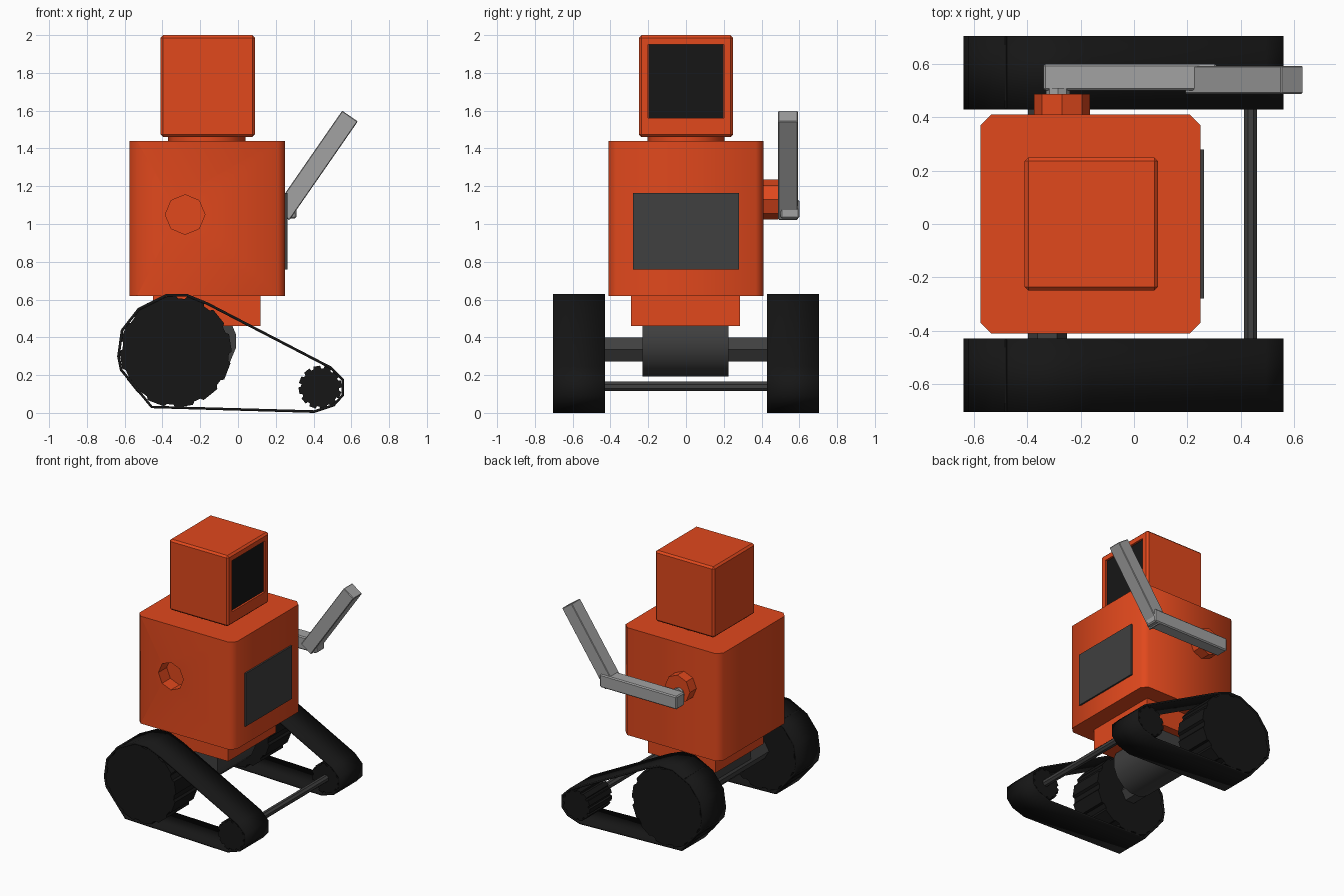
import bpy, bmesh
from math import sin, cos, pi, radians

if "Cube" in bpy.data.objects:
    bpy.data.objects.remove(bpy.data.objects["Cube"])


def material(name, col):
    m = bpy.data.materials.new(name)
    m.diffuse_color = (*col, 1)
    m.use_nodes = True
    m.node_tree.nodes["Principled BSDF"].inputs["Base Color"].default_value = m.diffuse_color
    return m


ORANGE = material("orange_paint", (0.75, 0.065, 0.012))
BLACK = material("black_rubber", (0.008, 0.008, 0.008))
DARK = material("dark_metal", (0.05, 0.05, 0.05))
STEEL = material("light_metal", (0.36, 0.36, 0.36))


def finish(name, bm, mat, smooth=0):
    bmesh.ops.recalc_face_normals(bm, faces=bm.faces)
    me = bpy.data.meshes.new(name)
    bm.to_mesh(me)
    bm.free()
    ob = bpy.data.objects.new(name, me)
    bpy.context.collection.objects.link(ob)
    if mat:
        me.materials.append(mat)
    if smooth:
        bpy.ops.object.select_all(action='DESELECT')
        ob.select_set(True)
        bpy.context.view_layer.objects.active = ob
        bpy.ops.object.shade_smooth_by_angle(angle=radians(smooth))
    return ob


def box(name, x, y, z, mat, bevel=0, vertical_only=False, smooth=0):
    bm = bmesh.new()
    bmesh.ops.create_cube(bm, size=1)
    for v in bm.verts:
        v.co = [lo + (c + 0.5) * (hi - lo) for c, (lo, hi) in zip(v.co, (x, y, z))]
    if bevel:
        edges = [e for e in bm.edges if not vertical_only
                 or abs(e.verts[0].co.z - e.verts[1].co.z) > 0.01]
        bmesh.ops.bevel(bm, geom=edges, offset=bevel, segments=1, affect='EDGES')
    return finish(name, bm, mat, smooth)


def prism(name, pts, y0, y1, mat, caps=True, smooth=0):
    """Extrude an x-z outline along y."""
    bm = bmesh.new()
    a = [bm.verts.new((px, y0, pz)) for px, pz in pts]
    b = [bm.verts.new((px, y1, pz)) for px, pz in pts]
    n = len(pts)
    for i in range(n):
        j = (i + 1) % n
        bm.faces.new((a[i], a[j], b[j], b[i]))
    if caps:
        bm.faces.new(a)
        bm.faces.new(b[::-1])
    return finish(name, bm, mat, smooth)


def ring(cx, cz, r, n, phase=0.0):
    return [(cx + r * cos(2 * pi * i / n + phase), cz + r * sin(2 * pi * i / n + phase))
            for i in range(n)]


def gear(cx, cz, r, teeth, depth):
    pts = []
    for i in range(teeth):
        for f, k in ((0.0, 0), (0.6, 0), (0.68, 1), (0.92, 1)):
            t = 2 * pi * (i + f) / teeth
            rr = r - k * depth
            pts.append((cx + rr * cos(t), cz + rr * sin(t)))
    return pts


def cut(ob, cutter):
    mod = ob.modifiers.new("recess", 'BOOLEAN')
    mod.object = cutter
    mod.operation = 'DIFFERENCE'
    mod.solver = 'EXACT'
    cutter.hide_render = True
    cutter.hide_set(True)
    cutter.display_type = 'WIRE'


# Head with recessed screen
head = box("head", (-0.41, 0.09), (-0.25, 0.25), (1.46, 2.0), ORANGE, 0.014)
cut(head, box("screen_cutter", (0.072, 0.2), (-0.2, 0.2), (1.56, 1.95), ORANGE))
box("screen", (0.06, 0.076), (-0.199, 0.199), (1.561, 1.949), BLACK)
prism_neck = bmesh.new()
bmesh.ops.create_cone(prism_neck, cap_ends=True, segments=12, radius1=0.205,
                      radius2=0.205, depth=0.06)
bmesh.ops.translate(prism_neck, verts=prism_neck.verts, vec=(-0.165, 0, 1.45))
finish("neck", prism_neck, ORANGE, 35)

# Torso with empty arm socket, chest plate and pelvis
torso = box("torso", (-0.575, 0.25), (-0.41, 0.41), (0.62, 1.44), ORANGE, 0.04, True, 50)
cut(torso, prism("socket_cutter", ring(-0.28, 1.05, 0.105, 8, pi / 2), -0.6, -0.31, ORANGE))
box("chest_plate", (0.24, 0.262), (-0.28, 0.28), (0.76, 1.165), DARK)
box("pelvis", (-0.45, 0.12), (-0.29, 0.285), (0.46, 0.63), ORANGE)

# Single arm
prism("shoulder", ring(-0.27, 1.13, 0.105, 8), 0.38, 0.488, ORANGE)
prism("shoulder_pin", ring(-0.285, 1.1, 0.045, 8), 0.45, 0.51, STEEL)
box("upper_arm", (-0.34, 0.31), (0.5, 0.6), (1.03, 1.13), STEEL, 0.008)
forearm = box("forearm", (-0.318, 0.318), (-0.052, 0.052), (-0.05, 0.05), STEEL, 0.004)
forearm.location = (0.412, 0.54, 1.31)
forearm.rotation_euler = (0, -radians(55.3), 0)

# Drive drum and axles
prism("drive_drum", ring(-0.2, 0.38, 0.192, 16, pi / 16), -0.23, 0.225, DARK, smooth=40)
prism("rear_axle", ring(-0.325, 0.335, 0.073, 6), -0.45, 0.45, DARK)
prism("front_axle", ring(0.437, 0.14, 0.027, 8, pi / 8), -0.45, 0.45, DARK)

# Tracks
belt = [(-0.38, 0.63), (-0.27, 0.63), (-0.16, 0.585), (0.495, 0.245), (0.56, 0.18),
        (0.56, 0.09), (0.51, 0.035), (0.405, 0.0), (-0.46, 0.025), (-0.625, 0.225),
        (-0.64, 0.3), (-0.62, 0.44), (-0.53, 0.555)]
for side, s in (("right", -1), ("left", 1)):
    y0, y1 = sorted((0.43 * s, 0.705 * s))
    track = prism(side + "_track", belt, y0, y1, BLACK, caps=False, smooth=30)
    solid = track.modifiers.new("thickness", 'SOLIDIFY')
    solid.thickness = 0.014
    solid.offset = -1
    prism(side + "_drive_wheel", gear(-0.33, 0.325, 0.297, 12, 0.015), y0 + 0.003, y1 - 0.003, BLACK)
    prism(side + "_idler_wheel", gear(0.435, 0.135, 0.115, 12, 0.014), y0 + 0.003, y1 - 0.003, BLACK)
